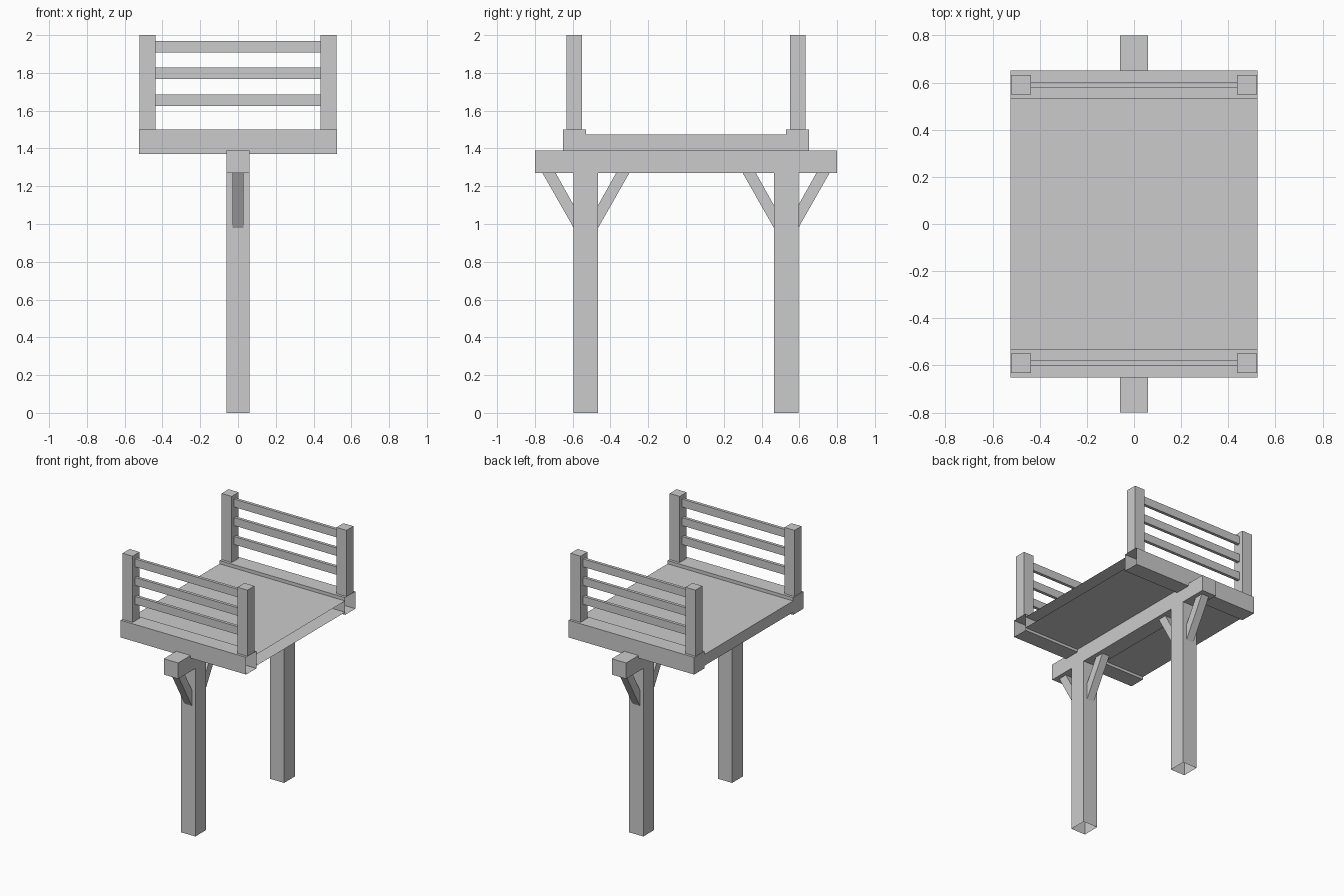
import bpy
import bmesh
from mathutils import Vector

cube = bpy.data.objects.get("Cube")
if cube:
    bpy.data.objects.remove(cube, do_unlink=True)

grey = bpy.data.materials.new("plain grey")
grey.use_nodes = True
tone = (0.6, 0.6, 0.6, 1)
grey.diffuse_color = tone
grey.node_tree.nodes["Principled BSDF"].inputs["Base Color"].default_value = tone


def finish(name, bm):
    mesh = bpy.data.meshes.new(name)
    bm.to_mesh(mesh)
    bm.free()
    mesh.materials.append(grey)
    obj = bpy.data.objects.new(name, mesh)
    bpy.context.collection.objects.link(obj)
    return obj


def box(name, x, y, z, open_side=None):
    """Box from (low, high) ranges; open_side is the direction of a missing face."""
    bm = bmesh.new()
    bmesh.ops.create_cube(bm, size=1)
    for v in bm.verts:
        v.co = [r[0] if c < 0 else r[1] for c, r in zip(v.co, (x, y, z))]
    bm.normal_update()
    if open_side:
        side = Vector(open_side)
        gone = [f for f in bm.faces if f.normal.dot(side) > 0.9]
        bmesh.ops.delete(bm, geom=gone, context='FACES')
    return finish(name, bm)


def brace(name, profile, half_width):
    """Side profile of (y, z) points given thickness along x."""
    bm = bmesh.new()
    face = bm.faces.new([bm.verts.new((-half_width, y, z)) for y, z in profile])
    new = bmesh.ops.extrude_face_region(bm, geom=[face])["geom"]
    bmesh.ops.translate(bm, vec=(2 * half_width, 0, 0),
                        verts=[g for g in new if isinstance(g, bmesh.types.BMVert)])
    bmesh.ops.recalc_face_normals(bm, faces=bm.faces)
    return finish(name, bm)


def span(s, low, high):
    return tuple(sorted((s * low, s * high)))


# Platform and the beam that carries it
WIDTH = (-0.525, 0.525)
box("deck", WIDTH, (-0.53, 0.53), (1.39, 1.475), (1, 0, 0))
box("beam", (-0.06, 0.06), (-0.8, 0.8), (1.27, 1.39))

for s, end in ((-1, "front"), (1, "back")):
    # Leg, open underneath, with a diagonal brace on each side
    box(end + "_leg", (-0.06, 0.06), span(s, 0.465, 0.595), (0, 1.27), (0, 0, -1))
    for d, place in ((1, "outer"), (-1, "inner")):
        profile = [(0.065, 0.98), (0.23, 1.27), (0.16, 1.27), (0.065, 1.1)]
        brace(f"{end}_{place}_brace",
              [(s * (0.53 + d * y), z) for y, z in profile], 0.03)

    # Sill across the platform end
    box(end + "_sill", WIDTH, span(s, 0.53, 0.652), (1.37, 1.5), (1, 0, 0))

    # Railing
    for side, hand in ((-1, "right"), (1, "left")):
        box(f"{end}_{hand}_post", span(side, 0.438, 0.522),
            span(s, 0.55, 0.633), (1.5, 2))
    for i, z in enumerate((1.655, 1.798, 1.938)):
        box(f"{end}_rail_{i + 1}", (-0.44, 0.44), span(s, 0.58, 0.603),
            (z - 0.03, z + 0.03))
